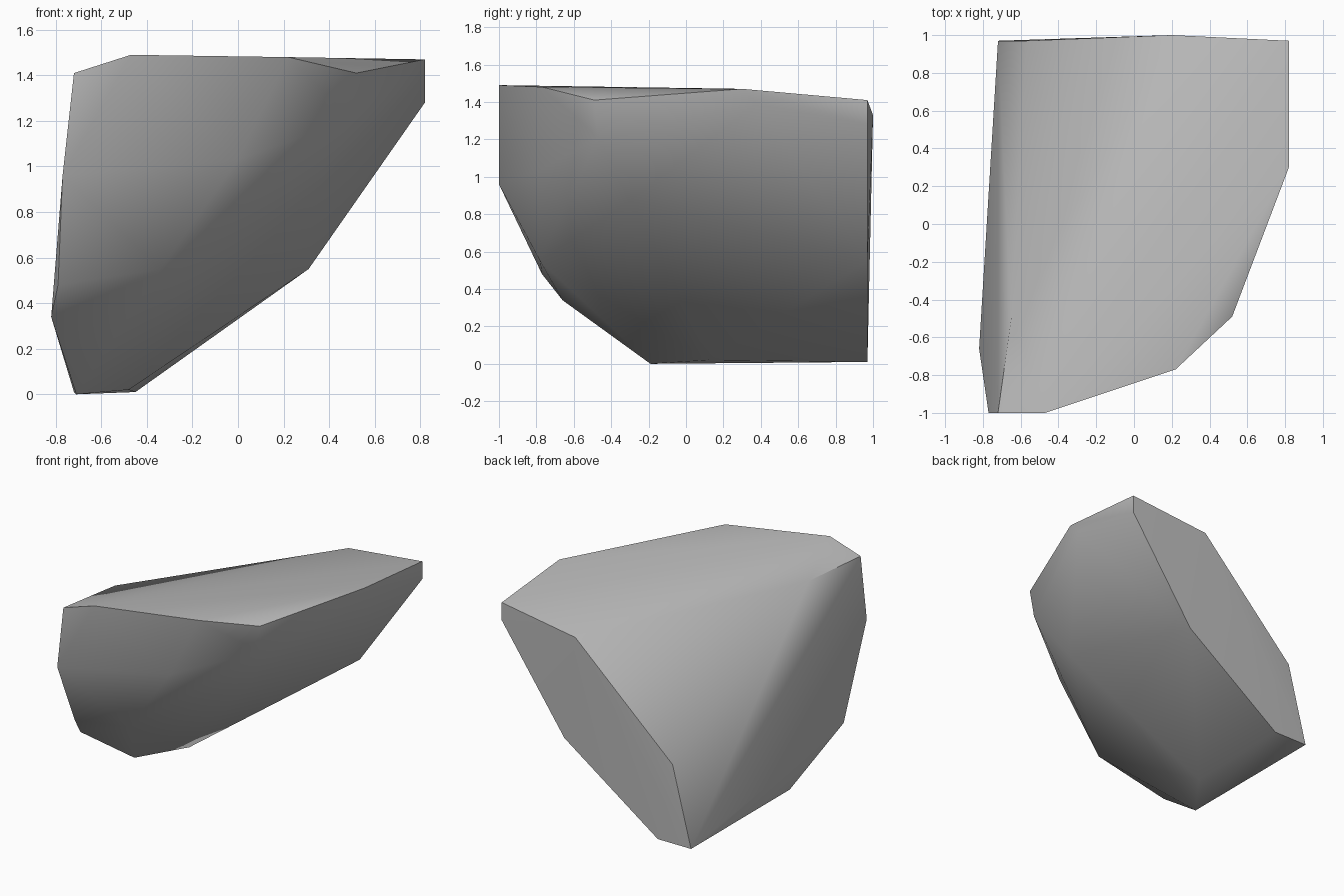
import bpy
import bmesh
import math

default_cube = bpy.data.objects.get("Cube")
if default_cube:
    bpy.data.objects.remove(default_cube, do_unlink=True)


def make_material(name, color):
    """One plain colour for viewport and render."""
    material = bpy.data.materials.new(name)
    material.use_nodes = True
    material.diffuse_color = color
    shader = next(n for n in material.node_tree.nodes if n.type == "BSDF_PRINCIPLED")
    shader.inputs["Base Color"].default_value = color
    return material


def make_hull(name, corners, material, sharp_angle):
    """Wrap the corner points in a faceted convex stone and soften shallow edges."""
    bm = bmesh.new()
    for corner in corners:
        bm.verts.new(corner)
    hull = bmesh.ops.convex_hull(bm, input=bm.verts[:])
    unused = {g for g in hull["geom_interior"] + hull["geom_unused"]
              if isinstance(g, bmesh.types.BMVert)}
    bmesh.ops.delete(bm, geom=list(unused), context="VERTS")
    bmesh.ops.recalc_face_normals(bm, faces=bm.faces[:])

    mesh = bpy.data.meshes.new(name)
    bm.to_mesh(mesh)
    bm.free()
    mesh.materials.append(material)
    stone = bpy.data.objects.new(name, mesh)
    bpy.context.collection.objects.link(stone)

    bpy.ops.object.select_all(action="DESELECT")
    stone.select_set(True)
    bpy.context.view_layer.objects.active = stone
    bpy.ops.object.shade_smooth_by_angle(angle=math.radians(sharp_angle))
    return stone


# Rim of the nearly level top
top_rim = [
    (-.72, -1, 1.41), (-.47, -1, 1.49), (.22, -.77, 1.48), (.52, -.49, 1.41),
    (.82, .3, 1.47), (.82, .97, 1.41), (.2, 1, 1.33), (-.65, -.5, 1.4),
]
# Corners of the upright back
back_corners = [
    (.82, .97, 1.28), (.31, .97, .55), (-.45, .97, .01),
    (-.72, .97, .01), (-.57, .97, .59),
]
# Bulging front and overhanging side
front_corners = [
    (-.77, -1, .96), (-.79, -.77, .48), (-.82, -.66, .34), (-.34, -.78, .55),
    (0, -.79, 1.03), (.5, -.47, 1.21), (.33, -.29, .88), (.82, .38, 1.39),
]
# Narrow foot
foot_corners = [(-.71, -.19, 0), (-.48, .12, .02)]

stone_grey = make_material("stone grey", (.5, .5, .5, 1))
make_hull("rock", top_rim + back_corners + front_corners + foot_corners,
          stone_grey, 40)
